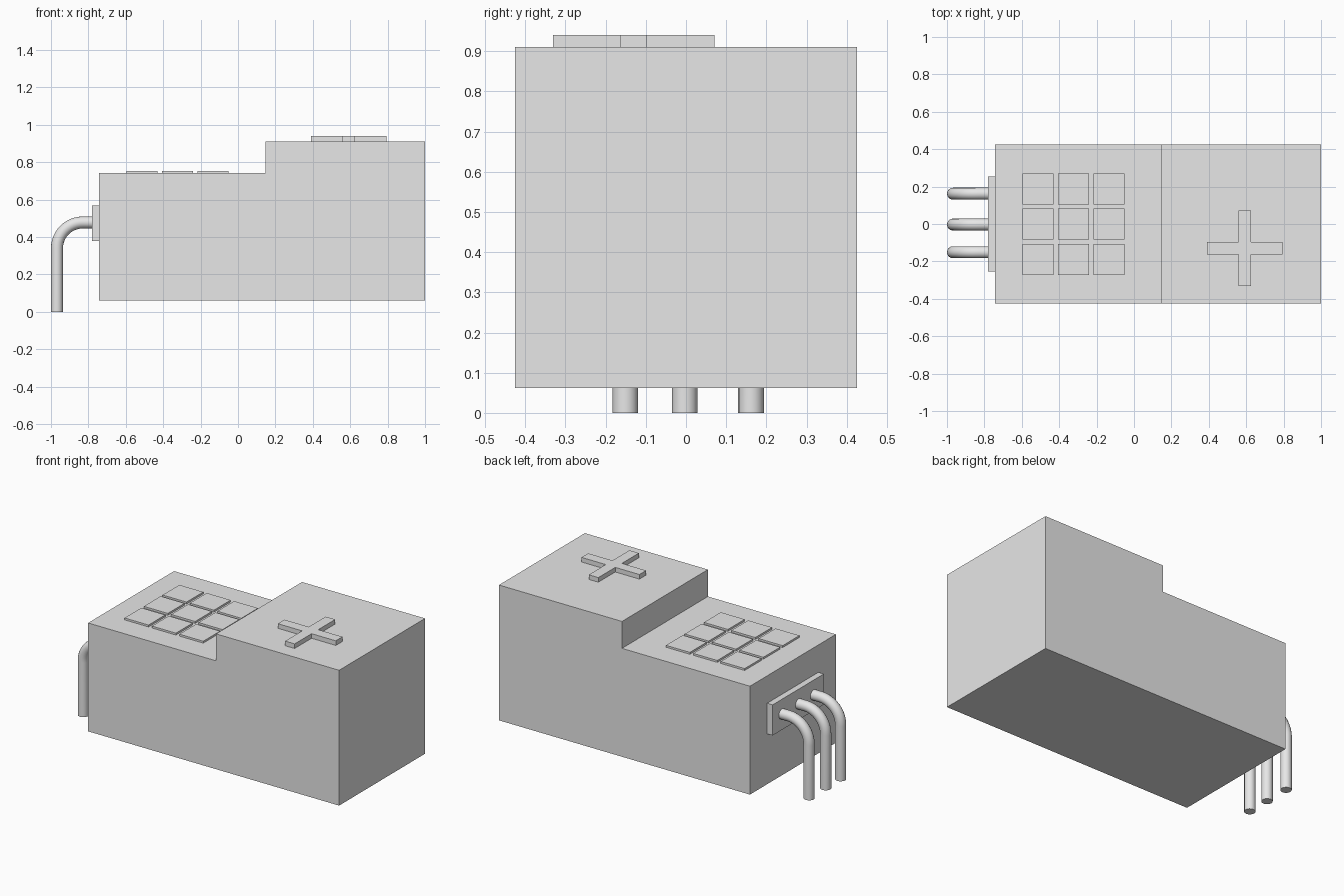
import bpy, bmesh, math

if "Cube" in bpy.data.objects:
    bpy.data.objects.remove(bpy.data.objects["Cube"], do_unlink=True)

grey = bpy.data.materials.new("plain_grey")
grey.use_nodes = True
grey.diffuse_color = (0.8, 0.8, 0.8, 1)
grey.node_tree.nodes["Principled BSDF"].inputs["Base Color"].default_value = (0.8, 0.8, 0.8, 1)


def prism(name, outline, vector):
    """Extrude a closed outline along a vector."""
    bm = bmesh.new()
    face = bm.faces.new([bm.verts.new(p) for p in outline])
    top = bmesh.ops.extrude_face_region(bm, geom=[face])["geom"]
    bmesh.ops.translate(bm, vec=vector, verts=[v for v in top if isinstance(v, bmesh.types.BMVert)])
    bmesh.ops.recalc_face_normals(bm, faces=bm.faces)
    mesh = bpy.data.meshes.new(name)
    bm.to_mesh(mesh)
    bm.free()
    mesh.materials.append(grey)
    obj = bpy.data.objects.new(name, mesh)
    bpy.context.collection.objects.link(obj)
    return obj


def box(name, x0, x1, y0, y1, z0, z1):
    return prism(name, [(x0, y0, z0), (x1, y0, z0), (x1, y1, z0), (x0, y1, z0)], (0, 0, z1 - z0))


# Stepped body
half, low, high = 0.426, 0.742, 0.911
side = [(-0.742, 0.062), (1, 0.062), (1, high), (0.146, high), (0.146, low), (-0.742, low)]
prism("stepped_body", [(x, -half, z) for x, z in side], (0, 2 * half, 0))

# Three by three button pad
for row, y in enumerate((0.187, 0.001, -0.19)):
    for col, x in enumerate((-0.513, -0.323, -0.133)):
        box(f"button_{row + 1}_{col + 1}", x - 0.083, x + 0.083, y - 0.083, y + 0.083, low - 0.01, low + 0.012)

# Raised cross on the upper deck
a, b = 0.033, 0.201
arm = [(b, -a), (b, a), (a, a)]
cross = []
for turn in range(4):
    for x, y in arm:
        cross.append((0.592 + x, -0.13 + y, high - 0.005))
    arm = [(-y, x) for x, y in arm]
prism("raised_cross", cross, (0, 0, 0.034))

# Outlet plate
box("outlet_plate", -0.78, -0.74, -0.253, 0.255, 0.378, 0.57)

# Bent pipes: straight out, quarter bend, straight down
bend, radius = 0.138, 0.032
cx, cz = -0.83, 0.34
path = [(-0.76, cz + bend)]
for i in range(13):
    t = math.pi / 2 * (1 + i / 12)
    path.append((cx + bend * math.cos(t), cz + bend * math.sin(t)))
path.append((cx - bend, 0))

for name, y in (("pipe_front", -0.151), ("pipe_middle", -0.003), ("pipe_back", 0.162)):
    curve = bpy.data.curves.new(name, "CURVE")
    curve.dimensions = "3D"
    curve.bevel_depth = radius
    curve.bevel_resolution = 6
    curve.use_fill_caps = True
    spline = curve.splines.new("POLY")
    spline.points.add(len(path) - 1)
    for point, (x, z) in zip(spline.points, path):
        point.co = (x, y, z, 1)
    curve.materials.append(grey)
    pipe = bpy.data.objects.new(name, curve)
    bpy.context.collection.objects.link(pipe)
    bpy.ops.object.select_all(action="DESELECT")
    pipe.select_set(True)
    bpy.context.view_layer.objects.active = pipe
    bpy.ops.object.convert(target="MESH")
    bpy.ops.object.shade_smooth_by_angle(angle=math.radians(40))
